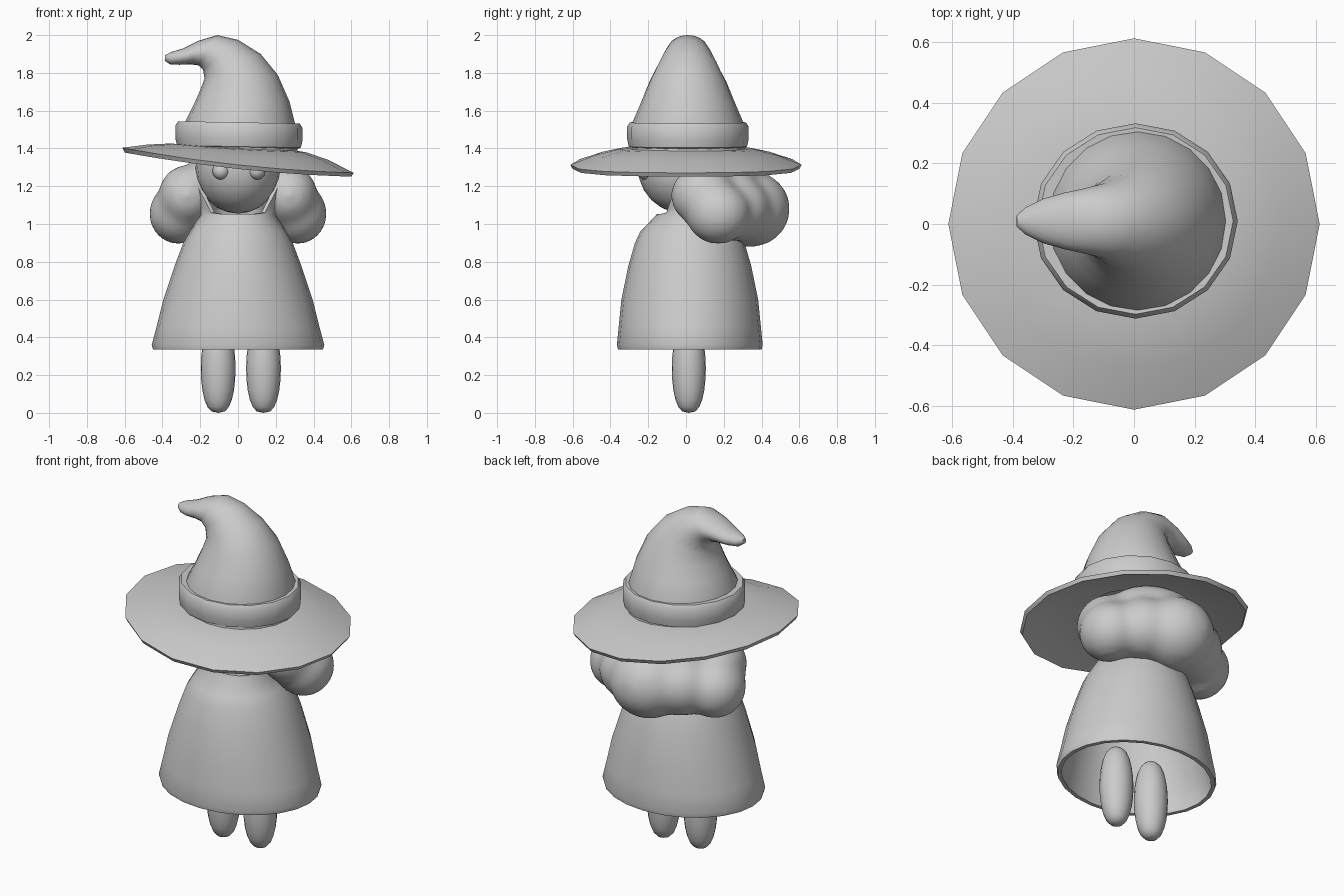
import bpy, bmesh, math
from mathutils import Vector

cube = bpy.data.objects.get("Cube")
if cube:
    bpy.data.objects.remove(cube, do_unlink=True)

clay = bpy.data.materials.new("light grey")
clay.use_nodes = True
GREY = (0.6, 0.6, 0.6, 1)
clay.diffuse_color = GREY
clay.node_tree.nodes["Principled BSDF"].inputs["Base Color"].default_value = GREY


def finish(name, bm, angle=50):
    """Turn a bmesh into a smooth shaded object."""
    bmesh.ops.recalc_face_normals(bm, faces=bm.faces)
    mesh = bpy.data.meshes.new(name)
    bm.to_mesh(mesh)
    bm.free()
    mesh.materials.append(clay)
    ob = bpy.data.objects.new(name, mesh)
    bpy.context.collection.objects.link(ob)
    bpy.ops.object.select_all(action="DESELECT")
    ob.select_set(True)
    bpy.context.view_layer.objects.active = ob
    bpy.ops.object.shade_smooth_by_angle(angle=math.radians(angle))
    return ob


def loft(name, rings, caps=False, closed=False, angle=50):
    """Skin a list of equal point rings."""
    bm = bmesh.new()
    rows = [[bm.verts.new(p) for p in ring] for ring in rings]
    pairs = list(zip(rows, rows[1:])) + ([(rows[-1], rows[0])] if closed else [])
    for a, b in pairs:
        for i in range(len(a)):
            j = (i + 1) % len(a)
            bm.faces.new((a[i], a[j], b[j], b[i]))
    if caps:
        bm.faces.new(rows[0])
        bm.faces.new(rows[-1])
    return finish(name, bm, angle)


def around(fn, n=16):
    return [fn(2 * math.pi * i / n) for i in range(n)]


def add_ball(bm, center, radii, power=1):
    """Ellipsoid; a power below 1 makes its sides straighter."""
    made = bmesh.ops.create_uvsphere(bm, u_segments=20, v_segments=12, radius=1)
    for v in made["verts"]:
        flat = math.hypot(v.co.x, v.co.y)
        k = flat ** (power - 1) if flat > 0.001 else 1
        v.co = Vector((v.co.x * radii[0] * k, v.co.y * radii[1] * k, v.co.z * radii[2])) + Vector(center)


def ball(name, center, radii, power=1):
    bm = bmesh.new()
    add_ball(bm, center, radii, power)
    return finish(name, bm, 180)


# Hat crown: bent cone, each ring given by its left point, right point and depth
crown = [(-.295, 1.38, .315, 1.38, .305), (-.28, 1.54, .305, 1.52, .297),
         (-.235, 1.63, .272, 1.65, .25), (-.20, 1.71, .21, 1.79, .205),
         (-.177, 1.77, .12, 1.90, .16), (-.185, 1.815, .0, 1.975, .125),
         (-.21, 1.84, -.11, 2.0, .108), (-.25, 1.845, -.21, 1.97, .093),
         (-.31, 1.843, -.29, 1.93, .073), (-.36, 1.845, -.355, 1.91, .045),
         (-.388, 1.865, -.386, 1.893, .018)]


def crown_ring(lx, lz, rx, rz, depth):
    def point(a):
        t = (1 + math.cos(a)) / 2
        return (lx + (rx - lx) * t, 0.01 + depth * math.sin(a), lz + (rz - lz) * t)
    return around(point, 20)


loft("hat_crown", [crown_ring(*r) for r in crown], caps=True)

# Hat band: rounded strip around the crown
band = [(.30, 1.40), (.328, 1.41), (.337, 1.45), (.337, 1.515), (.322, 1.538), (.27, 1.535)]
loft("hat_band", [around(lambda a: (.005 + r * math.cos(a), .01 + .955 * r * math.sin(a),
                                    z - .006 * math.cos(a))) for r, z in band],
     closed=True)


# Hat brim: tilted, drooping, slightly wavy disc
def brim_ring(r, drop, lift):
    def point(a):
        slope = (r / .61) ** 2
        z = 1.405 - drop + lift + slope * (.012 * math.cos(2 * a) - .066 * math.cos(a))
        return (r * math.cos(a), r * math.sin(a), z)
    return around(point)


loft("hat_brim", [brim_ring(*p) for p in
     [(.27, 0, 0), (.36, .006, 0), (.48, .033, 0), (.612, .08, 0),
      (.60, .082, -.02), (.48, .045, -.022), (.36, .02, -.025), (.27, .01, -.03)]],
     closed=True)

# Head and eyes
ball("head", (0, -.01, 1.30), (.225, .245, .245))
for side, x in (("right", -.09), ("left", .10)):
    ball(side + "_eye", (x, -.217, 1.28), (.045, .045, .045))

# Hair: one lobe behind and one on each side, fused into a bulky mass
bm = bmesh.new()
add_ball(bm, (0, .16, 1.26), (.29, .24, .14))
add_ball(bm, (0, .34, 1.08), (.22, .215, .205))
for s in (-1, 1):
    add_ball(bm, (s * .27, .09, 1.15), (.155, .175, .165))
    add_ball(bm, (s * .315, .17, 1.055), (.16, .175, .165))
    add_ball(bm, (s * .17, .27, 1.08), (.17, .18, .175))
hair = finish("hair", bm, 180)
remesh = hair.modifiers.new("fuse", "REMESH")
remesh.mode = "VOXEL"
remesh.voxel_size = .02
remesh.use_smooth_shade = True
soften = hair.modifiers.new("soften", "SMOOTH")
soften.iterations = 25

# Dress: bell with a tall collar scooped at the front
SIDES = 24
dress = [(.45, .38, .335), (.457, .386, .36), (.43, .376, .46), (.395, .362, .60),
         (.335, .325, .78), (.29, .29, .90), (.255, .262, .96), (.20, .175, 1.05)]
outside = [around(lambda a: (rx * math.cos(a), .02 + ry * math.sin(a), z), SIDES)
           for rx, ry, z in dress]


def collar_ring(t):
    def point(a):
        front = max(0, -math.sin(a))
        rise = min(1, max(0, (.72 - front) / .4)) * t
        return ((.20 + .05 * rise) * math.cos(a), .02 + .175 * math.sin(a),
                1.05 + .004 * t + .205 * rise)
    return around(point, SIDES)


outside += [collar_ring(t) for t in (.33, .66, 1)]
inside = [[(x - .022 * x / math.hypot(x, y), y - .022 * y / math.hypot(x, y), z)
           for x, y, z in ring] for ring in reversed(outside)]
loft("dress", outside + inside, closed=True, angle=45)

# Legs
for side, x in (("right", -.105), ("left", .135)):
    ball(side + "_leg", (x, .015, .235), (.092, .09, .235), .7)
